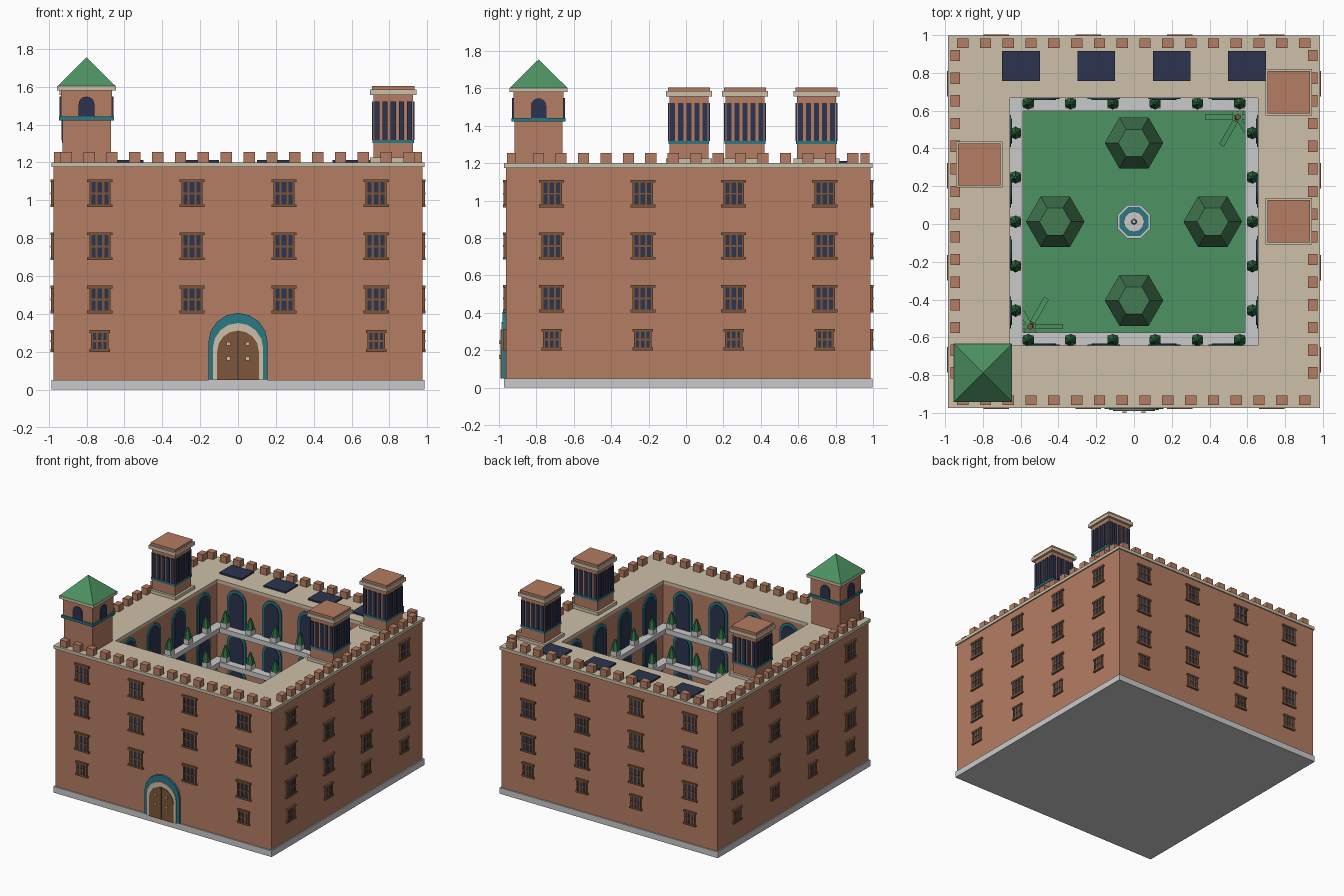
import bpy, bmesh, math
from mathutils import Matrix, Vector

if "Cube" in bpy.data.objects:
    bpy.data.objects.remove(bpy.data.objects["Cube"])

CY = 0.012  # y centre of the square building


def material(name, rgb):
    m = bpy.data.materials.new(name)
    lin = [(c / 255 / 12.92 if c < 11 else ((c / 255 + 0.055) / 1.055) ** 2.4) for c in rgb]
    m.diffuse_color = (*lin, 1)
    m.use_nodes = True
    m.node_tree.nodes["Principled BSDF"].inputs["Base Color"].default_value = m.diffuse_color
    return m


TERRA = material("terracotta", (180, 125, 98))
TAN = material("tan stone", (205, 192, 168))
GRAY = material("pale gray stone", (202, 202, 203))
NAVY = material("navy glass", (44, 52, 78))
TEAL = material("teal trim", (42, 120, 132))
BROWN = material("brown wood", (125, 86, 56))
GREEN = material("roof and lawn green", (77, 146, 98))
LEAF = material("tree green", (68, 124, 84))
PLANT = material("dark plant green", (45, 108, 64))


class Part:
    """Collects simple solids into one single-colour object."""

    def __init__(self, name, mat):
        self.name, self.mat, self.bm = name, mat, bmesh.new()

    def box(self, x, y, z0, z1, hx, hy, M=Matrix()):
        T = M @ Matrix.Translation((x, y, (z0 + z1) / 2)) @ Matrix.Diagonal((2 * hx, 2 * hy, z1 - z0, 1))
        bmesh.ops.create_cube(self.bm, size=1, matrix=T)

    def cone(self, x, y, z0, z1, r1, r2, n, turn=0.0):
        T = Matrix.Translation((x, y, (z0 + z1) / 2)) @ Matrix.Rotation(turn, 4, 'Z')
        bmesh.ops.create_cone(self.bm, cap_ends=True, segments=n, radius1=r1, radius2=r2, depth=z1 - z0, matrix=T)

    def ring(self, outer, inner, z0, z1):
        """Square frame with an open middle."""
        rows = []
        for h, z in ((outer, z0), (outer, z1), (inner, z1), (inner, z0)):
            rows.append([self.bm.verts.new((sx * h, sy * h, z)) for sx, sy in ((-1, -1), (1, -1), (1, 1), (-1, 1))])
        for k in range(4):
            a, b = rows[k], rows[(k + 1) % 4]
            for i in range(4):
                j = (i + 1) % 4
                self.bm.faces.new((a[i], a[j], b[j], b[i]))

    def arch(self, x, half, z0, top, y0, y1, M, n=8):
        """Round-headed plate facing -y, between depths y0 and y1."""
        pts = [(x - half, z0), (x + half, z0)]
        pts += [(x + half * math.cos(math.pi * i / n), top - half + half * math.sin(math.pi * i / n)) for i in range(n + 1)]
        f = [self.bm.verts.new(M @ Vector((px, y1, pz))) for px, pz in pts]
        b = [self.bm.verts.new(M @ Vector((px, y0, pz))) for px, pz in pts]
        self.bm.faces.new(f)
        self.bm.faces.new(b[::-1])
        for i in range(len(pts)):
            j = (i + 1) % len(pts)
            self.bm.faces.new((f[j], f[i], b[i], b[j]))

    def done(self):
        bmesh.ops.recalc_face_normals(self.bm, faces=self.bm.faces)
        me = bpy.data.meshes.new(self.name)
        self.bm.to_mesh(me)
        self.bm.free()
        me.materials.append(self.mat)
        ob = bpy.data.objects.new(self.name, me)
        ob.location.y = CY
        bpy.context.collection.objects.link(ob)


SIDES = [Matrix.Rotation(k * math.pi / 2, 4, 'Z') for k in range(4)]  # front, right, back, left

# Main shell
plinth = Part("plinth", GRAY); plinth.box(0, 0, 0, 0.05, 0.985, 0.985); plinth.done()
walls = Part("walls", TERRA); walls.ring(0.975, 0.66, 0.05, 1.175); walls.done()
roof = Part("roof_deck", TAN); roof.ring(0.985, 0.656, 1.175, 1.2); roof.done()
lawn = Part("lawn", GREEN); lawn.box(0, 0, 0.05, 0.06, 0.66, 0.66); lawn.done()

# Battlements
merlons = Part("merlons", TERRA)
for s in (-1, 1):
    for i in range(16):
        merlons.box(-0.907 + i * 0.1207, s * 0.945, 1.2, 1.255, 0.03, 0.025)
    for i in range(15):
        merlons.box(s * 0.947, -0.80 + i * 0.12, 1.2, 1.255, 0.025, 0.03)
merlons.done()

# Outer windows
glass = Part("window_glass", NAVY)
frames = Part("window_frames", BROWN)
for k, M in enumerate(SIDES):
    for x in (-0.73, -0.243, 0.243, 0.73):
        for z, w, h in ((1.037, 0.067, 0.073), (0.757, 0.067, 0.073), (0.476, 0.067, 0.073), (0.257, 0.054, 0.057)):
            if k == 0 and z < 0.3 and abs(x) < 0.5:
                continue  # the gate stands here
            glass.box(x, -0.978, z - h + 0.005, z + h - 0.005, w * 0.78, 0.008, M)
            for zz, ww, t in ((z + h - 0.007, w, 0.007), (z - h + 0.007, w, 0.007), (z, w * 0.8, 0.005)):
                frames.box(x, -0.98, zz - t, zz + t, ww, 0.011, M)
            for f in (-0.75, -0.27, 0.27, 0.75):
                frames.box(x + f * w, -0.98, z - h + 0.005, z + h - 0.005, 0.0055, 0.009, M)
glass.done()
frames.done()

# Gate
I = Matrix()
for name, mat, half, top, y in (("gate_surround", TEAL, 0.157, 0.405, -0.992),
                                ("gate_arch", TAN, 0.133, 0.352, -0.998),
                                ("gate_door", BROWN, 0.11, 0.312, -1.003)):
    p = Part(name, mat)
    p.arch(0, half, 0.05, top, -0.97, y, I)
    p.done()
studs = Part("gate_studs", TAN)
for x in (-0.05, 0.05):
    for z in (0.164, 0.243):
        studs.box(x, -1.006, z - 0.01, z + 0.01, 0.01, 0.006)
studs.done()
seam = Part("gate_seam", NAVY); seam.box(0, -1.003, 0.05, 0.31, 0.0015, 0.002); seam.done()

# Courtyard galleries, arched openings and potted shrubs
slabs = Part("gallery_slabs", GRAY)
pots = Part("planters", GRAY)
shrubs = Part("shrubs", PLANT)
arch_trim = Part("courtyard_arch_trim", TEAL)
arch_glass = Part("courtyard_arch_glass", NAVY)
spots = [(-0.56 + i * 0.224, s * 0.627) for i in range(6) for s in (-1, 1)]
spots += [(s * 0.627, -0.47 + i * 0.235) for i in range(5) for s in (-1, 1)]
for z in (0.29, 0.57, 0.85):
    slabs.ring(0.66, 0.587, z - 0.04, z)
    for x, y in spots:
        pots.box(x, y, z, z + 0.04, 0.027, 0.027)
        shrubs.cone(x, y, z + 0.04, z + 0.08, 0.034, 0.024, 6)
        shrubs.cone(x, y, z + 0.08, z + 0.13, 0.024, 0.006, 6)
for z, h in ((0.06, 0.185), (0.29, 0.235), (0.57, 0.235), (0.85, 0.305)):
    for M in SIDES:
        for x in (-0.48, -0.16, 0.16, 0.48):
            arch_trim.arch(x, 0.085, z, z + h, 0.662, 0.65, M)
            arch_glass.arch(x, 0.066, z, z + h - 0.022, 0.662, 0.645, M)
for p in (slabs, pots, shrubs, arch_trim, arch_glass):
    p.done()

# Courtyard trees
trunks = Part("tree_trunks", BROWN)
crowns = Part("tree_crowns", LEAF)
for x, y in ((0, 0.417), (0, -0.417), (0.417, 0), (-0.417, 0)):
    trunks.cone(x, y, 0.06, 0.2, 0.03, 0.025, 6)
    crowns.cone(x, y, 0.18, 0.4, 0.155, 0.083, 6, math.pi / 2)
trunks.done()
crowns.done()

# Corner palms
palm_trunks = Part("palm_trunks", BROWN)
fronds = Part("palm_fronds", GREEN)
for s in (-1, 1):
    palm_trunks.cone(s * 0.55, s * 0.555, 0.06, 0.235, 0.022, 0.016, 6)
    for a in range(6):
        M = Matrix.Translation((s * 0.55, s * 0.555, 0.22)) @ Matrix.Rotation(a * math.pi / 3, 4, 'Z') @ Matrix.Rotation(0.15, 4, 'Y')
        fronds.box(0.1 if a in ((0, 1) if s < 0 else (3, 4)) else 0.05, 0, 0, 0.008,
                   0.075 if a in ((0, 1) if s < 0 else (3, 4)) else 0.04, 0.014, M)
palm_trunks.done()
fronds.done()

# Fountain
basin = Part("fountain_stone", GRAY)
basin.cone(0, 0, 0.06, 0.11, 0.095, 0.095, 8, math.pi / 8)
basin.cone(0, 0, 0.06, 0.2, 0.02, 0.02, 8)
basin.cone(0, 0, 0.17, 0.2, 0.025, 0.055, 12)
basin.cone(0, 0, 0.2, 0.25, 0.016, 0.01, 8)
basin.done()
water = Part("fountain_water", TEAL); water.cone(0, 0, 0.1, 0.114, 0.083, 0.083, 8, math.pi / 8); water.done()

# Corner bell tower
tx, ty = -0.80, -0.80
tower = Part("tower_body", TERRA)
tower.box(tx, ty, 1.2, 1.43, 0.128, 0.128)
tower.box(tx, ty, 1.43, 1.585, 0.134, 0.134)
tower.done()
band = Part("tower_band", TEAL); band.box(tx, ty, 1.422, 1.443, 0.145, 0.145); band.done()
eave = Part("tower_eave", TAN); eave.box(tx, ty, 1.58, 1.603, 0.155, 0.155); eave.done()
cap = Part("tower_roof", GREEN)
cap.cone(tx, ty, 1.603, 1.755, 0.154 * math.sqrt(2), 0, 4, math.pi / 4)
cap.done()
openings = Part("tower_openings", NAVY)
for M in SIDES:
    openings.arch(0, 0.042, 1.443, 1.548, -0.12, -0.142, Matrix.Translation((tx, ty, 0)) @ M)
openings.done()

# Rooftop pavilions
body = Part("pavilion_bodies", TERRA)
stone = Part("pavilion_stone", TAN)
trim = Part("pavilion_bands", TEAL)
slots = Part("pavilion_slots", NAVY)
for x, y in ((0.82, 0.685), (0.82, 0.003), (-0.82, 0.303)):
    stone.box(x, y, 1.2, 1.225, 0.123, 0.123)
    body.box(x, y, 1.225, 1.56, 0.104, 0.104)
    trim.box(x, y, 1.302, 1.32, 0.109, 0.109)
    stone.box(x, y, 1.557, 1.585, 0.123, 0.123)
    body.box(x, y, 1.585, 1.605, 0.112, 0.112)
    for M in SIDES:
        for i in range(-2, 3):
            slots.box(i * 0.043, -0.105, 1.32, 1.522, 0.0135, 0.007, Matrix.Translation((x, y, 0)) @ M)
for p in (body, stone, trim, slots):
    p.done()

# Skylights on the back roof
sky = Part("skylights", NAVY)
for x in (-0.598, -0.2, 0.2, 0.598):
    sky.box(x, 0.825, 1.2, 1.213, 0.1, 0.08)
sky.done()
